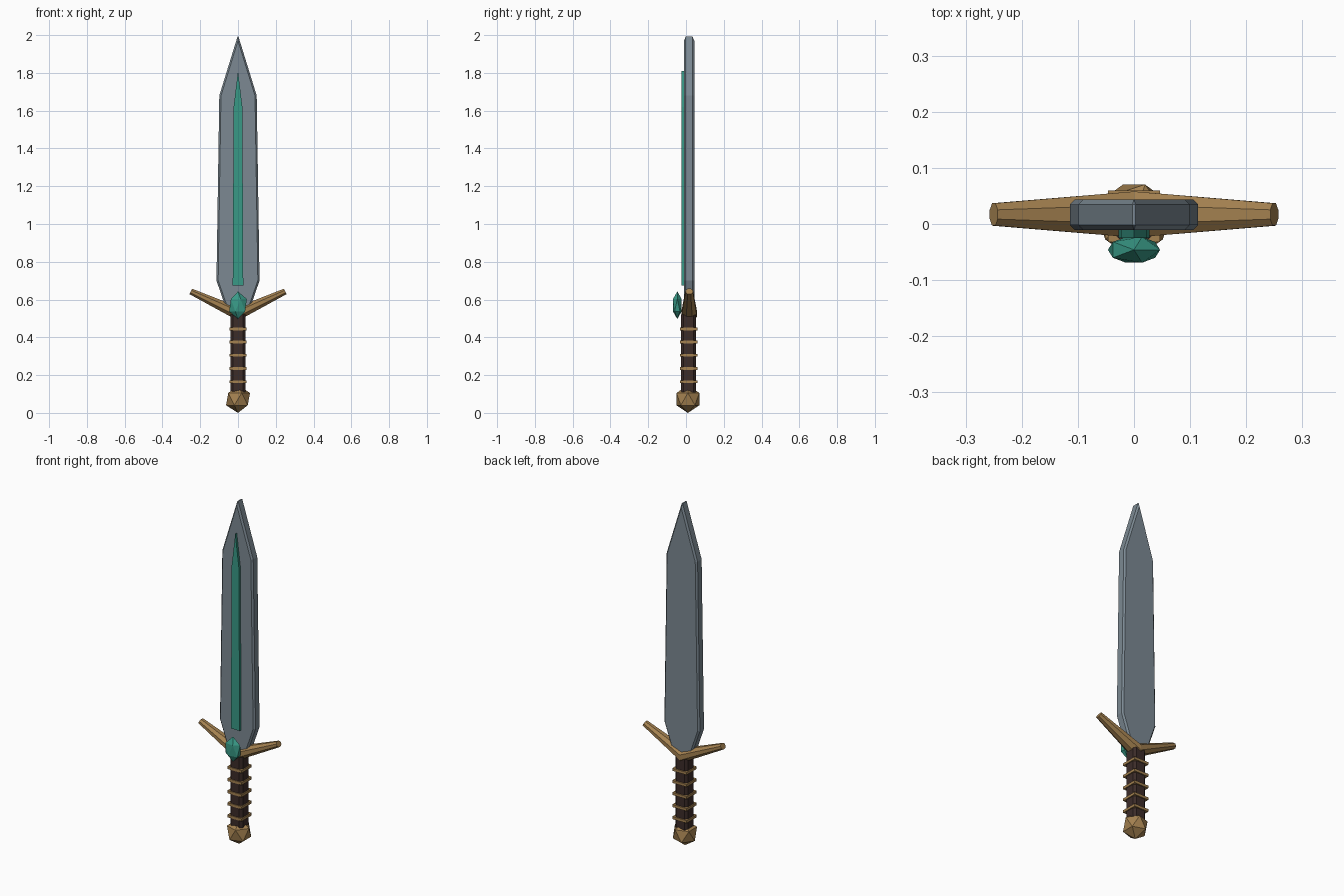
import bpy, bmesh, math
from mathutils import Vector, Matrix

if "Cube" in bpy.data.objects:
    bpy.data.objects.remove(bpy.data.objects["Cube"])


def material(name, rgb):
    m = bpy.data.materials.new(name)
    m.diffuse_color = (*rgb, 1)
    m.use_nodes = True
    m.node_tree.nodes["Principled BSDF"].inputs["Base Color"].default_value = m.diffuse_color
    return m


STEEL = material("steel", (0.20, 0.25, 0.29))
BRASS = material("brass", (0.37, 0.22, 0.08))
TEAL = material("teal", (0.04, 0.32, 0.24))
LEATHER = material("leather", (0.045, 0.025, 0.022))


def finish(name, bm, mat):
    bmesh.ops.recalc_face_normals(bm, faces=bm.faces)
    mesh = bpy.data.meshes.new(name)
    bm.to_mesh(mesh)
    bm.free()
    mesh.materials.append(mat)
    ob = bpy.data.objects.new(name, mesh)
    bpy.context.collection.objects.link(ob)
    return ob


def loft(name, rings, mat):
    """Skin a list of equal-length point rings and cap both ends."""
    bm = bmesh.new()
    rows = [[bm.verts.new(p) for p in ring] for ring in rings]
    n = len(rows[0])
    for a, b in zip(rows, rows[1:]):
        for i in range(n):
            j = (i + 1) % n
            bm.faces.new((a[i], a[j], b[j], b[i]))
    bm.faces.new(rows[0])
    bm.faces.new(rows[-1])
    return finish(name, bm, mat)


def slab(name, half, y0, y1, mat):
    """Mirror a half outline (x, z) ending on the axis, and give it thickness."""
    outline = half + [(-x, z) for x, z in reversed(half) if x > 0]
    return loft(name, [[(x, y, z) for x, z in outline] for y in (y0, y1)], mat)


def gem(name, centre, radii, mat):
    bm = bmesh.new()
    bmesh.ops.create_icosphere(bm, subdivisions=1, radius=1,
                               matrix=Matrix.LocRotScale(Vector(centre), None, Vector(radii)))
    return finish(name, bm, mat)


# Blade with chamfered rim
blade = slab("blade", [(0.055, 0.53), (0.114, 0.70), (0.099, 1.68), (0, 2.0)],
             -0.011, 0.044, STEEL)
bev = blade.modifiers.new("rim", 'BEVEL')
bev.width = 0.009
bev.segments = 1
bev.limit_method = 'ANGLE'
bev.angle_limit = math.radians(80)

# Inlay on the front of the blade
slab("blade_inlay", [(0.028, 0.675), (0.023, 1.62), (0, 1.81)], -0.025, 0.0, TEAL)

# Crossguard: tapered V, eight-sided, mitred in the middle
tilt = math.atan2(0.125, 0.25)
guard = []
for x, z, ang, ry, rz in ((-0.25, 0.643, tilt, 0.020, 0.016),
                          (0, 0.525, 0, 0.041, 0.037),
                          (0.25, 0.643, -tilt, 0.020, 0.016)):
    ring = []
    for i in range(8):
        a = math.tau * (i + 0.5) / 8
        u = rz * math.sin(a) / math.cos(math.pi / 8)
        y = ry * math.cos(a) / math.cos(math.pi / 8)
        ring.append((x + u * math.sin(-ang), 0.017 + y, z + u * math.cos(ang))
                    if x == 0 else
                    (x + u * math.sin(ang), 0.017 + y, z + u * math.cos(ang)))
    guard.append(ring)
loft("crossguard", guard, BRASS)

# Gem at the crossing
gem("guard_gem", (0, -0.046, 0.57), (0.052, 0.027, 0.073), TEAL)

# Grip: square with chamfered corners
h, c = 0.040, 0.026
section = [(h, -c), (h, c), (c, h), (-c, h), (-h, c), (-h, -c), (-c, -h), (c, -h)]
loft("grip", [[(x, y + 0.013, z) for x, y in section] for z in (0.09, 0.52)], LEATHER)

# Square bands round the grip
for i in range(5):
    bm = bmesh.new()
    bmesh.ops.create_cube(bm, size=1, matrix=Matrix.LocRotScale(
        Vector((0, 0.014, 0.165 + 0.07 * i)), None, Vector((0.092, 0.092, 0.015))))
    finish(f"grip_band_{i + 1}", bm, BRASS)

# Pommel
gem("pommel", (0, 0.010, 0.073), (0.071, 0.071, 0.073), BRASS)
